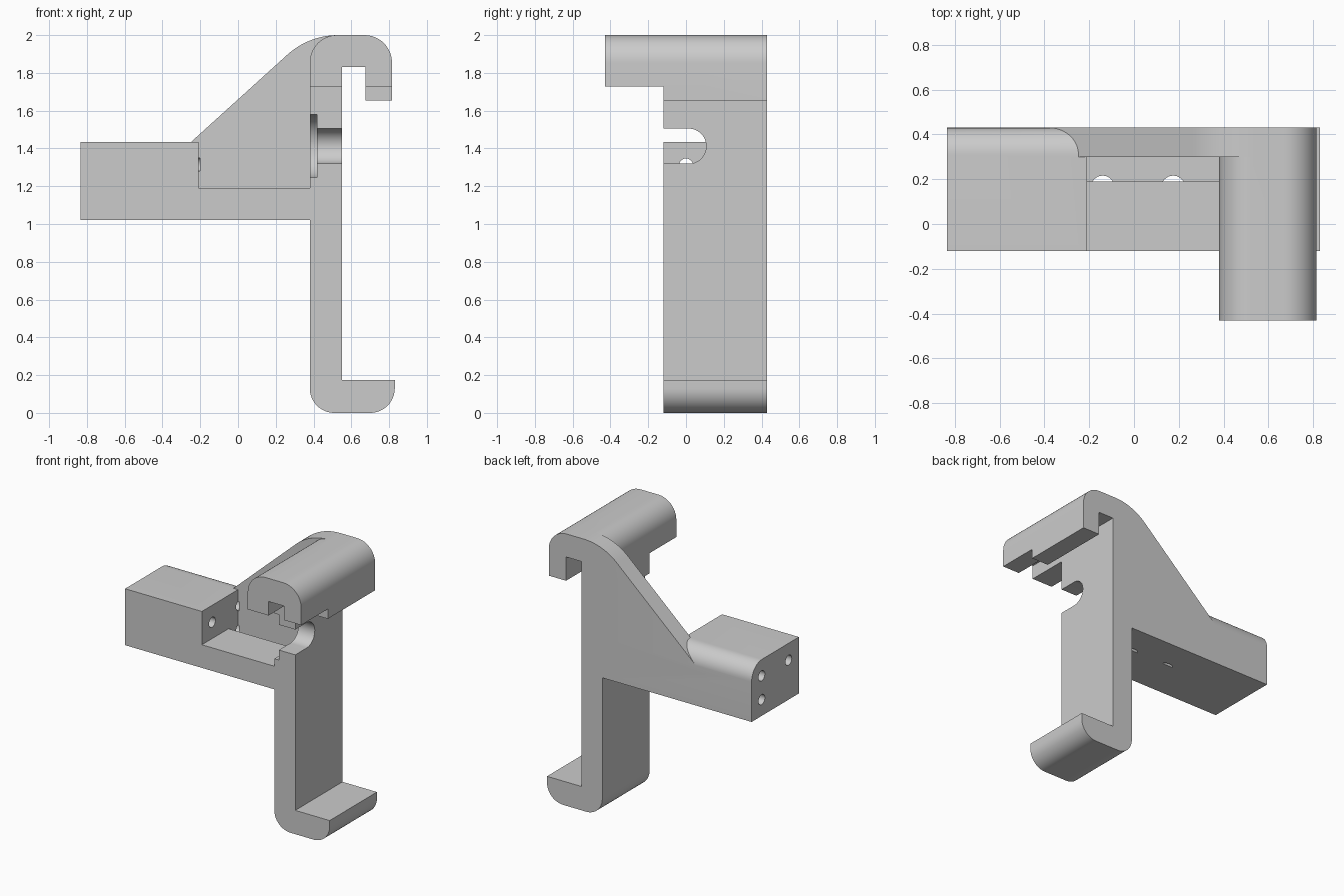
import bpy, bmesh
from math import cos, sin, radians

if "Cube" in bpy.data.objects:
    bpy.data.objects.remove(bpy.data.objects["Cube"], do_unlink=True)

grey = bpy.data.materials.new("plain grey")
grey.use_nodes = True
COLOUR = (0.6, 0.6, 0.6, 1)
grey.diffuse_color = COLOUR
grey.node_tree.nodes["Principled BSDF"].inputs["Base Color"].default_value = COLOUR


def arc(cx, cy, r, start, end, steps=12):
    angles = [radians(start + (end - start) * i / steps) for i in range(steps + 1)]
    return [(cx + r * cos(a), cy + r * sin(a)) for a in angles]


def prism(name, points, lo, hi, axis):
    """Extrude a 2D outline from lo to hi along the named axis."""
    place = {"x": lambda p, d: (d, p[0], p[1]),
             "y": lambda p, d: (p[0], d, p[1]),
             "z": lambda p, d: (p[0], p[1], d)}[axis]
    bm = bmesh.new()
    face = bm.faces.new([bm.verts.new(place(p, lo)) for p in points])
    moved = bmesh.ops.extrude_face_region(bm, geom=[face])["geom"]
    shift = place((0, 0), hi - lo)
    bmesh.ops.translate(bm, vec=shift, verts=[g for g in moved if isinstance(g, bmesh.types.BMVert)])
    bmesh.ops.recalc_face_normals(bm, faces=bm.faces)
    mesh = bpy.data.meshes.new(name)
    bm.to_mesh(mesh)
    bm.free()
    mesh.materials.append(grey)
    obj = bpy.data.objects.new(name, mesh)
    bpy.context.collection.objects.link(obj)
    return obj


def box(a0, a1, b0, b1):
    return [(a0, b0), (a1, b0), (a1, b1), (a0, b1)]


def combine(target, other, operation):
    """Apply a boolean and remove the helper."""
    mod = target.modifiers.new(operation, "BOOLEAN")
    mod.operation, mod.solver, mod.object = operation, "EXACT", other
    bpy.context.view_layer.objects.active = target
    bpy.ops.object.modifier_apply(modifier=mod.name)
    bpy.data.objects.remove(other, do_unlink=True)


FRONT, BACK = -0.12, 0.43
LEFT, RIGHT, TIP = 0.38, 0.55, 0.815
hook_top = arc(0.67, 1.855, 0.145, 0, 90) + arc(0.525, 1.855, 0.145, 90, 180)


def hook(lip_z, post):
    inner = [(RIGHT, 1.83), (0.675, 1.83), (0.675, lip_z), (TIP, lip_z)]
    return post + inner + hook_top


# Upright with the lower foot and the upper hook
foot = arc(0.51, 0.13, 0.13, 180, 270) + arc(0.70, 0.13, 0.13, 270, 360)
foot += [(0.83, 0.175), (RIGHT, 0.175)]
bracket = prism("clamp_bracket", hook(1.655, foot), FRONT, BACK, "y")

# Upper hook extended forward
combine(bracket, prism("hook_extension", hook(1.727, [(LEFT, 1.727), (RIGHT, 1.727)]),
                       -0.43, 0.1, "y"), "UNION")

# Side arm with a rounded back top edge
arm = [(FRONT, 1.02), (BACK, 1.02)] + arc(0.31, 1.315, 0.12, 0, 90) + [(FRONT, 1.435)]
combine(bracket, prism("arm", arm, -0.835, 0.46, "x"), "UNION")

# Sloping gusset along the back
gusset = [(-0.43, 1.27), (0.46, 1.27), (0.53, 2.0)] + arc(0.53, 1.6, 0.4, 92, 132)
combine(bracket, prism("gusset", gusset, 0.30, BACK, "y"), "UNION")

# Pocket in the arm, with a deeper groove at its back
cutters = [
    prism("pocket", box(-0.21, LEFT, 1.19, 1.6), -0.3, 0.30, "y"),
    prism("groove", box(-0.21, LEFT, 1.03, 1.3), 0.19, 0.30, "y"),
]

# Round-ended slot through the upright, and its shallow wider recess
for name, radius, x0, x1 in (("slot", 0.093, 0.36, 0.6), ("recess", 0.167, 0.36, 0.417)):
    outline = [(-0.3, 1.412 - radius)] + arc(0.014, 1.412, radius, -90, 90, 24)
    outline.append((-0.3, 1.412 + radius))
    cutters.append(prism(name, outline, x0, x1, "x"))

# Screw holes along the arm
for y, z in ((0.0, 1.31), (0.313, 1.315), (0.313, 1.14)):
    cutters.append(prism("screw_hole", arc(y, z, 0.037, 0, 345, 23), -0.9, -0.2, "x"))

# Small crescent openings in the groove floor
for x in (-0.14, 0.175):
    cutters.append(prism("drain", arc(x, 0.163, 0.053, 31, 149, 10), 0.95, 1.1, "z"))

for cutter in cutters:
    combine(bracket, cutter, "DIFFERENCE")

bpy.ops.object.select_all(action="DESELECT")
bracket.select_set(True)
bpy.context.view_layer.objects.active = bracket
bpy.ops.object.shade_smooth_by_angle(angle=radians(30))
